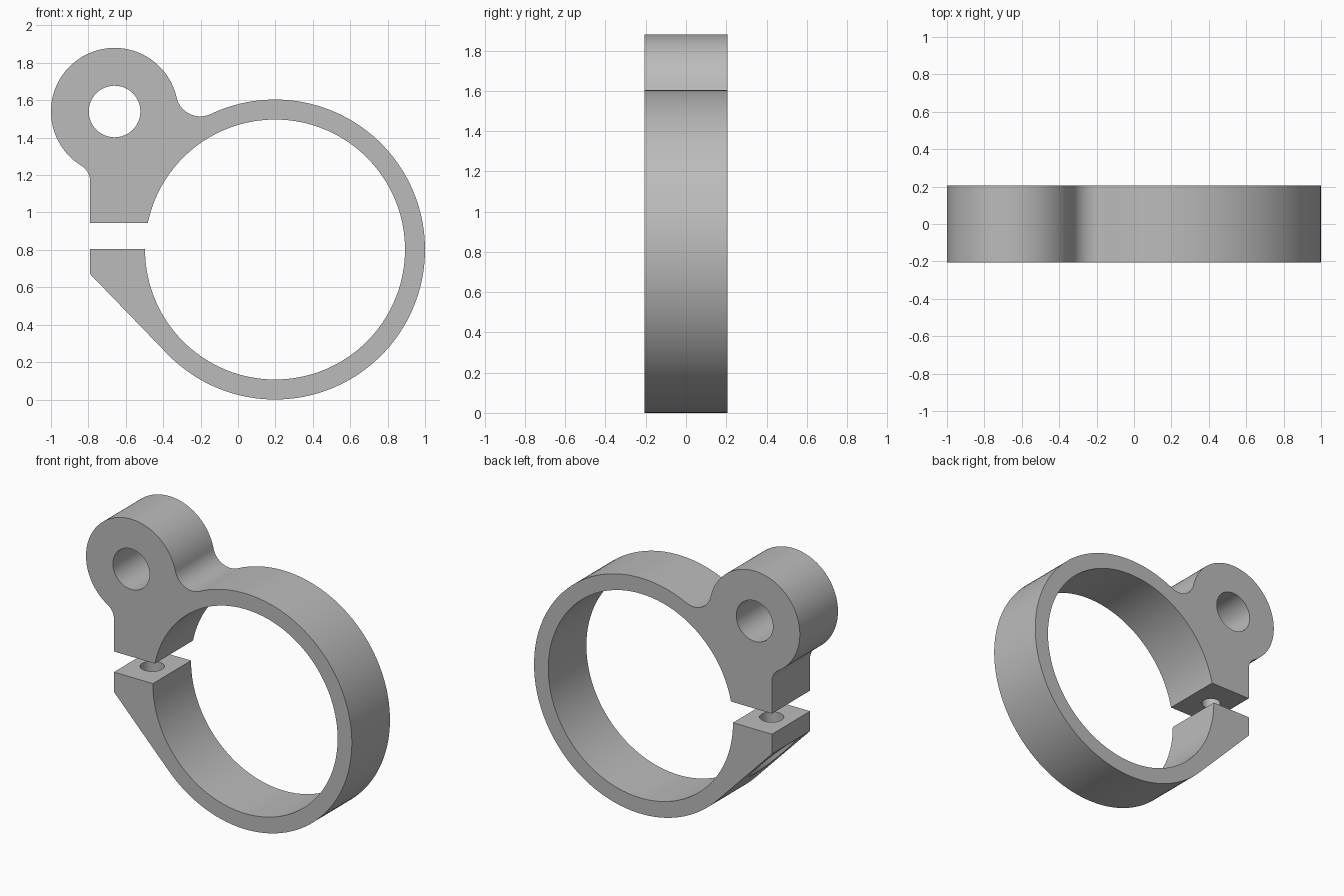
import bpy, bmesh
from math import atan2, cos, sin, acos, sqrt, pi, tau, ceil
from mathutils import Vector, Matrix

if "Cube" in bpy.data.objects:
    bpy.data.objects.remove(bpy.data.objects["Cube"])

HALF_WIDTH = 0.205
RING, RING_R, BORE_R = Vector((0.198, 0.802)), 0.802, 0.695
BOSS, BOSS_R, PIVOT_R = Vector((-0.66, 1.54)), 0.34, 0.138
LUG_X, GAP_LOW, GAP_HIGH, LUG_BASE = -0.79, 0.805, 0.945, 0.67
NECK_R, LUG_FILLET_R = 0.13, 0.10
BOLT_X = -0.645


def polar(center, radius, angle):
    return center + radius * Vector((cos(angle), sin(angle)))


def toward(center, radius, target):
    return center + radius * (target - center).normalized()


def arc(center, start, end, ccw=True):
    """Points from start to end around center, both ends included."""
    a, b = (atan2(*(p - center).yx) for p in (start, end))
    sweep = (b - a) % tau if ccw else -((a - b) % tau)
    n = max(6, ceil(abs(sweep) / tau * 120))
    r = (start - center).length
    return [polar(center, r, a + sweep * i / n) for i in range(n + 1)]


# Fillet between pivot boss and ring
span = BOSS - RING
d, r1, r2 = span.length, BOSS_R + NECK_R, RING_R + NECK_R
along = (r1 * r1 - r2 * r2 + d * d) / (2 * d)
u = -span.normalized()
neck = BOSS + u * along + Vector((-u.y, u.x)) * sqrt(r1 * r1 - along * along)
neck_ring, neck_boss = toward(RING, RING_R, neck), toward(BOSS, BOSS_R, neck)

# Fillet between pivot boss and upper lug
fx = LUG_X - LUG_FILLET_R
fz = BOSS.y - sqrt((BOSS_R + LUG_FILLET_R) ** 2 - (fx - BOSS.x) ** 2)
lug_fillet = Vector((fx, fz))
fillet_boss = toward(BOSS, BOSS_R, lug_fillet)

# Sloped underside of the lower lug, tangent to the ring
corner = Vector((LUG_X, LUG_BASE))
to_corner = corner - RING
slope_end = polar(RING, RING_R, atan2(to_corner.y, to_corner.x) + acos(RING_R / to_corner.length))


def bore_point(z):
    return Vector((RING.x - sqrt(BORE_R ** 2 - (z - RING.y) ** 2), z))


# Complete side profile
profile = [Vector((LUG_X, GAP_LOW)), corner]
profile += arc(RING, slope_end, neck_ring)
profile += arc(neck, neck_ring, neck_boss, False)[1:]
profile += arc(BOSS, neck_boss, fillet_boss)[1:]
profile += arc(lug_fillet, fillet_boss, Vector((LUG_X, fz)), False)[1:]
profile += [Vector((LUG_X, GAP_HIGH))]
profile += arc(RING, bore_point(GAP_HIGH), bore_point(GAP_LOW), False)


def add_object(name, bm):
    bmesh.ops.recalc_face_normals(bm, faces=bm.faces)
    mesh = bpy.data.meshes.new(name)
    bm.to_mesh(mesh)
    bm.free()
    obj = bpy.data.objects.new(name, mesh)
    bpy.context.collection.objects.link(obj)
    return obj


# Clamp body
bm = bmesh.new()
face = bm.faces.new([bm.verts.new((p.x, -HALF_WIDTH, p.y)) for p in profile])
ext = bmesh.ops.extrude_face_region(bm, geom=[face])
moved = [v for v in ext["geom"] if isinstance(v, bmesh.types.BMVert)]
bmesh.ops.translate(bm, verts=moved, vec=(0, 2 * HALF_WIDTH, 0))
clamp = add_object("hinged_ring_clamp", bm)

steel = bpy.data.materials.new("plain_grey")
steel.use_nodes = True
grey = (0.5, 0.5, 0.5, 1)
steel.diffuse_color = grey
steel.node_tree.nodes["Principled BSDF"].inputs["Base Color"].default_value = grey
clamp.data.materials.append(steel)


def drill(name, radius, start, end):
    """Cut a round hole between two points."""
    start, end = Vector(start), Vector(end)
    axis = end - start
    turn = axis.to_track_quat("Z", "Y").to_matrix().to_4x4()
    tool_bm = bmesh.new()
    bmesh.ops.create_cone(tool_bm, cap_ends=True, segments=48, radius1=radius, radius2=radius,
                          depth=axis.length, matrix=Matrix.Translation((start + end) / 2) @ turn)
    tool = add_object(name, tool_bm)
    tool.hide_render = True
    mod = clamp.modifiers.new(name, "BOOLEAN")
    mod.operation, mod.solver, mod.object = "DIFFERENCE", "EXACT", tool
    bpy.ops.object.modifier_apply(modifier=name)
    bpy.data.objects.remove(tool)


bpy.context.view_layer.objects.active = clamp
clamp.select_set(True)

# Pivot hole, bolt clearance hole, bolt head recess, blind threaded hole
drill("pivot_hole", PIVOT_R, (BOSS.x, -0.5, BOSS.y), (BOSS.x, 0.5, BOSS.y))
drill("bolt_hole", 0.075, (BOLT_X, 0, 0.3), (BOLT_X, 0, 0.87))
drill("bolt_head_recess", 0.14, (BOLT_X, 0, 0.2), (BOLT_X, 0, 0.66))
drill("threaded_hole", 0.06, (BOLT_X, 0, 0.87), (BOLT_X, 0, 1.25))

bpy.ops.object.shade_smooth_by_angle()
